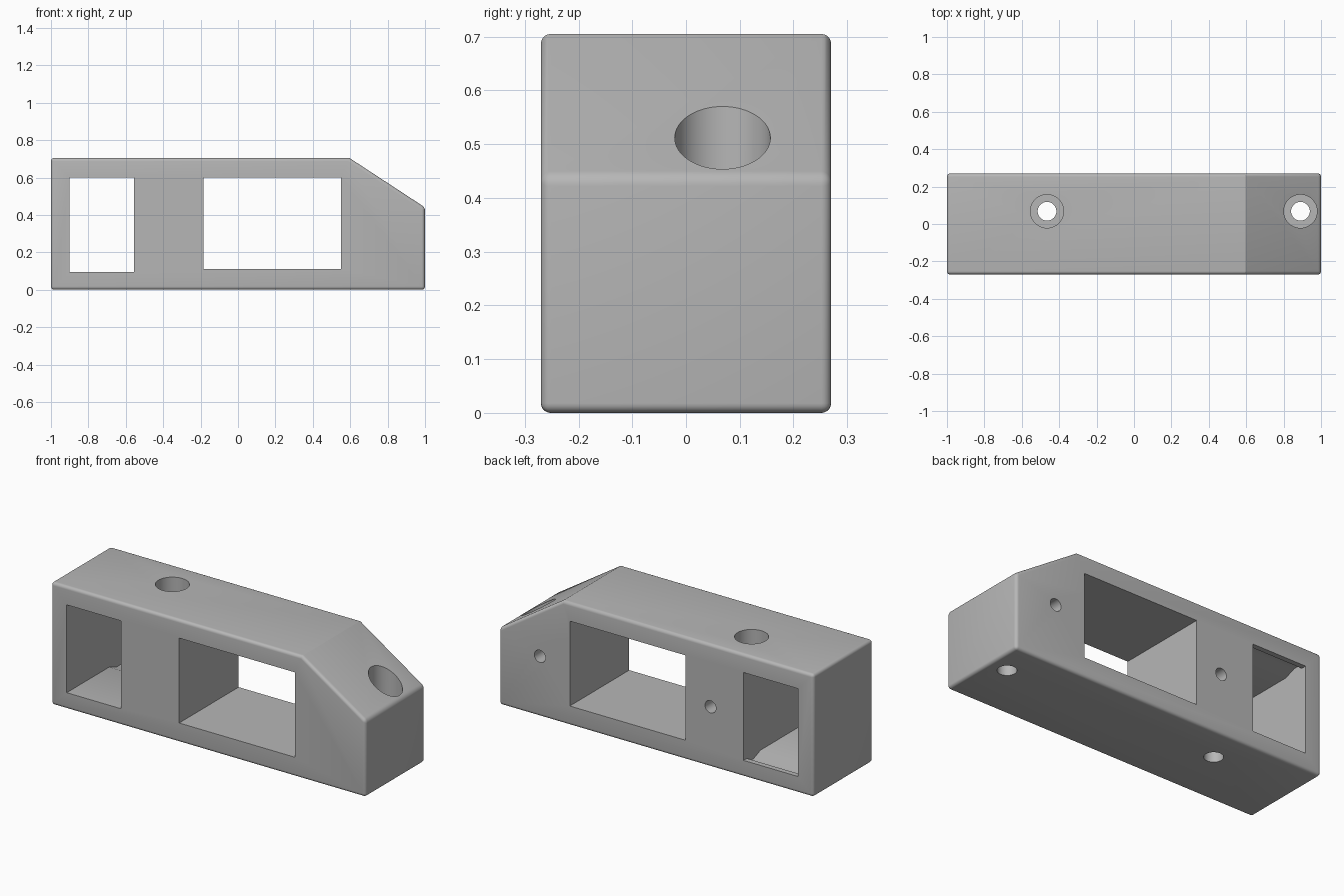
import bpy, bmesh
from math import radians
from mathutils import Vector, Matrix

cube = bpy.data.objects.get("Cube")
if cube:
    bpy.data.objects.remove(cube, do_unlink=True)

HALF_DEPTH = 0.27
ROUND = 0.018

grey = bpy.data.materials.new("plain grey")
grey.use_nodes = True
grey.diffuse_color = (0.47, 0.47, 0.47, 1)
grey.node_tree.nodes["Principled BSDF"].inputs["Base Color"].default_value = grey.diffuse_color


def add_object(name, bm):
    bmesh.ops.recalc_face_normals(bm, faces=bm.faces)
    mesh = bpy.data.meshes.new(name)
    bm.to_mesh(mesh)
    bm.free()
    mesh.materials.append(grey)
    obj = bpy.data.objects.new(name, mesh)
    bpy.context.collection.objects.link(obj)
    return obj


def prism(points, shift):
    """Extrude a closed outline of 3D points along a vector."""
    bm = bmesh.new()
    face = bm.faces.new([bm.verts.new(p) for p in points])
    grown = bmesh.ops.extrude_face_region(bm, geom=[face])["geom"]
    verts = [v for v in grown if isinstance(v, bmesh.types.BMVert)]
    bmesh.ops.translate(bm, verts=verts, vec=shift)
    return bm


def cylinder(start, end, radius):
    start, end = Vector(start), Vector(end)
    axis = end - start
    turn = Vector((0, 0, 1)).rotation_difference(axis).to_matrix().to_4x4()
    bm = bmesh.new()
    bmesh.ops.create_cone(bm, cap_ends=True, segments=64, radius1=radius, radius2=radius,
                          depth=axis.length,
                          matrix=Matrix.Translation((start + end) / 2) @ turn)
    return bm


def cut(body, name, bm):
    cutter = add_object(name, bm)
    cutter.hide_render = True
    mod = body.modifiers.new(name, 'BOOLEAN')
    mod.operation = 'DIFFERENCE'
    mod.solver = 'EXACT'
    mod.object = cutter
    bpy.ops.object.modifier_apply(modifier=mod.name)
    bpy.data.objects.remove(cutter, do_unlink=True)


# Housing block with one sloped corner and rounded edges
outline = [(-1, 0), (1, 0), (1, 0.44), (0.595, 0.705), (-1, 0.705)]
bm = prism([(x, -HALF_DEPTH, z) for x, z in outline], (0, 2 * HALF_DEPTH, 0))
bm.normal_update()


def is_slope_crease(edge):
    return all(abs(v.co.x - 0.595) < 0.001 for v in edge.verts)


bmesh.ops.bevel(bm, geom=[e for e in bm.edges if not is_slope_crease(e)],
                offset=ROUND, offset_type='OFFSET', segments=5, profile=0.5,
                affect='EDGES', clamp_overlap=True)
body = add_object("housing", bm)
bpy.context.view_layer.objects.active = body
body.select_set(True)

# Wide rectangular window
wide = [(-0.185, 0.112), (0.55, 0.112), (0.55, 0.6), (-0.185, 0.6)]
cut(body, "wide_window", prism([(x, -0.4, z) for x, z in wide], (0, 0.8, 0)))

# Narrow window with latch grooves in floor and ceiling near the back
low, high, groove = 0.095, 0.6, 0.025
side = [(-0.4, 0), (0.115, 0), (0.18, groove), (0.24, groove), (0.24, 0), (0.4, 0)]
section = [(y, low - g) for y, g in side] + [(y, high + g) for y, g in reversed(side)]
cut(body, "narrow_window", prism([(-0.9, y, z) for y, z in section], (0.345, 0, 0)))

# Vertical screw holes with wide counterbores
for x in (-0.465, 0.89):
    cut(body, "counterbore", cylinder((x, 0.068, 0.2), (x, 0.068, 0.9), 0.089))
    cut(body, "screw_hole", cylinder((x, 0.068, -0.1), (x, 0.068, 0.3), 0.05))

# Small blind holes in the back
for x in (-0.345, 0.74):
    cut(body, "back_hole", cylinder((x, 0.0, 0.347), (x, 0.4, 0.347), 0.035))

bpy.ops.object.shade_smooth_by_angle(angle=radians(28))
